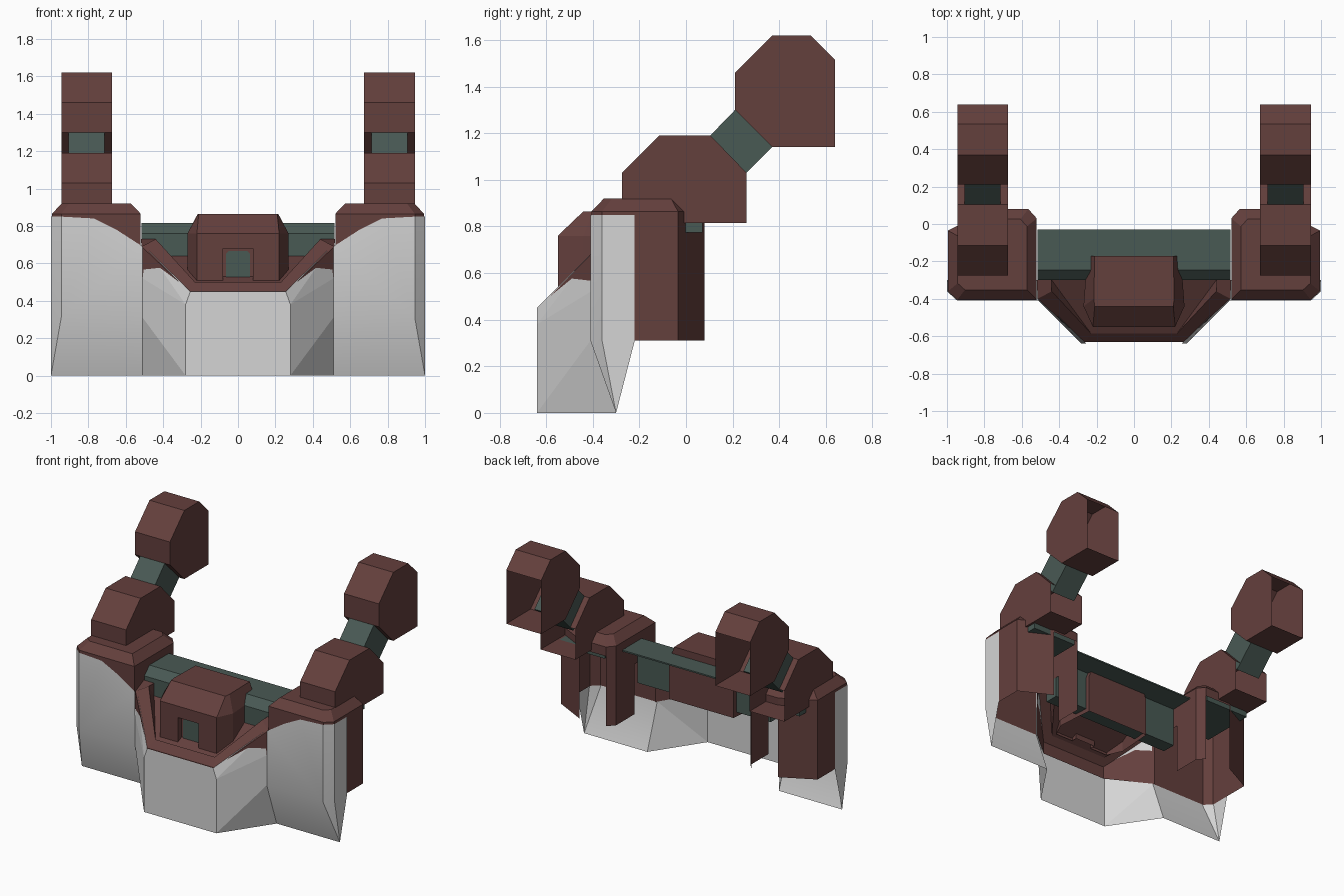
import bpy, bmesh, math

if "Cube" in bpy.data.objects:
    bpy.data.objects.remove(bpy.data.objects["Cube"])


def material(name, rgb):
    m = bpy.data.materials.new(name)
    m.diffuse_color = (*rgb, 1)
    m.use_nodes = True
    m.node_tree.nodes["Principled BSDF"].inputs["Base Color"].default_value = m.diffuse_color
    return m


BROWN = material("dark_red_brown", (0.127, 0.050, 0.046))
TEAL = material("grey_teal", (0.066, 0.100, 0.088))
WHITE = material("pale_grey", (0.66, 0.66, 0.66))


def build(name, polys, mat, mirror=False, smooth=None):
    """Make an object from a list of polygons; each polygon is a list of points."""
    bm = bmesh.new()
    for poly in polys:
        bm.faces.new([bm.verts.new(p) for p in poly])
    bmesh.ops.remove_doubles(bm, verts=bm.verts, dist=0.0005)
    bmesh.ops.recalc_face_normals(bm, faces=bm.faces)
    me = bpy.data.meshes.new(name)
    bm.to_mesh(me)
    bm.free()
    me.materials.append(mat)
    ob = bpy.data.objects.new(name, me)
    bpy.context.collection.objects.link(ob)
    if smooth:
        me.polygons.foreach_set("use_smooth", [True] * len(me.polygons))
        me.set_sharp_from_angle(angle=math.radians(smooth))
    if mirror:
        ob.modifiers.new("Mirror", 'MIRROR')
    return ob


def side_prism(profile, x0, x1, skip=()):
    """Extrude a (y, z) profile along x, leaving out the listed edge faces."""
    n = len(profile)
    polys = [[(x, y, z) for y, z in profile] for x in (x0, x1)]
    for i in range(n):
        if i not in skip:
            a, b = profile[i], profile[(i + 1) % n]
            polys.append([(x0, *a), (x1, *a), (x1, *b), (x0, *b)])
    return polys


def box(x0, x1, y0, y1, z0, z1):
    return side_prism([(y0, z0), (y1, z0), (y1, z1), (y0, z1)], x0, x1)


def flip(p):
    return (-p[0], p[1], p[2])


# Side pods: walls hang from a bevelled top, open below and partly behind
plan = [(.52, -.405), (.945, -.405), (.995, -.36), (.995, -.035),
        (.77, .08), (.565, .08), (.52, .03), (.52, -.17)]
bottoms = [.31, .31, .31, .31, .80, .31, .31, .66]
inner = [(.757 + (x - .757) * .78, -.165 + (y + .165) * .78) for x, y in plan]
pod = [[(x, y, .92) for x, y in inner]]
for i, low in enumerate(bottoms):
    j = (i + 1) % len(plan)
    a, b, c, d = plan[i], plan[j], inner[j], inner[i]
    pod.append([(*a, low), (*b, low), (*b, .865), (*a, .865)])
    pod.append([(*a, .865), (*b, .865), (*c, .92), (*d, .92)])
build("side_pod", pod, BROWN, mirror=True)
build("pod_inner_deck", box(.58, .93, -.33, .07, .775, .815), TEAL, mirror=True)

# Side shields: front plate, corner chamfer and side wing tapering to the ground
FY, SX = -.41, 1.0
G, P = (.51, -.30, 0), (SX, -.30, 0)
f0, f1 = (.51, FY, .31), (.945, FY, .31)
c1, s1 = (SX, -.36, .31), (SX, -.22, .31)
shield = [
    [f0, f1, (.945, FY, .85), (.77, FY, .84), (.65, FY, .78), (.51, FY, .69)],
    [f1, c1, (SX, -.36, .85), (.945, FY, .85)],
    [c1, s1, (SX, -.22, .85), (SX, -.36, .85)],
    [G, P, f1, f0], [f1, P, c1], [c1, P, s1],
]
build("side_shield", shield, WHITE, mirror=True, smooth=25)

# Centre shield: flat nose with faceted flanks
A, B, C = (.28, -.64, 0), (.28, -.64, .38), (.255, -.64, .45)
D, E, F = (.49, FY, .68), (.51, FY, .52), (.51, FY, .31)
flank = [[A, G, F], [A, F, B], [B, F, E], [B, E, D], [B, D, C]]
nose = [[A, B, C, flip(C), flip(B), flip(A)]]
build("centre_shield", flank + [[flip(p) for p in t] for t in flank] + nose, WHITE)

# Centre hull: wall behind the shield, sloped rim and recessed deck
r0, r1 = (.262, -.632, .45), (.515, -.40, .69)
q0, q1 = (.23, -.585, .50), (.44, -.36, .73)
w0, w1 = (.262, -.632, .36), (.515, -.40, .31)
k0, k1 = (.23, -.585, .49), (.44, -.30, .64)
half = [[w0, w1, r1, r0], [r0, r1, q1, q0], [q0, q1, k1, k0],
        [r1, (.52, -.30, .73), (.44, -.30, .73), q1],
        [q1, (.44, -.30, .73), k1]]
middle = [[p, q, flip(q), flip(p)] for p, q in ((w0, r0), (r0, q0), (q0, k0), (k0, k1))]
build("centre_hull", half + [[flip(p) for p in t] for t in half] + middle, BROWN)

# Cabin: faceted block with a sloped roof edge and a doorway cut in the front
low = [(.22, -.55), (.27, -.44), (.25, -.17)]
low = low + [(-x, y) for x, y in reversed(low)]
top = [(.21, -.44), (.215, -.40), (.21, -.17)]
top = top + [(-x, y) for x, y in reversed(top)]
cabin = [[(x, y, .865) for x, y in top]]
for i in range(6):
    j = (i + 1) % 6
    a, b, c, d = low[i], low[j], top[j], top[i]
    cabin.append([(*a, .76), (*b, .76), (*c, .865), (*d, .865)])
    if i != 5:
        cabin.append([(*a, .49), (*b, .49), (*b, .76), (*a, .76)])
dw, dh, fy, by = .08, .68, -.55, -.51
door = [(-dw, .49), (-dw, dh), (dw, dh), (dw, .49)]
cabin.append([(x, fy, z) for x, z in [(-.22, .49), (-.22, .76), (.22, .76), (.22, .49)] + door[::-1]])
for a, b in zip(door, door[1:]):
    cabin.append([(a[0], fy, a[1]), (b[0], fy, b[1]), (b[0], by, b[1]), (a[0], by, a[1])])
cabin.append([(x, by, z) for x, z in door])
build("cabin", cabin, BROWN)
win = [(-.065, .50), (-.065, .65), (-.05, .665), (.05, .665), (.065, .65), (.065, .50)]
build("cabin_window", [[(x, by - .005, z) for x, z in win]], TEAL)

# Cross beam: deep front box under a thin overhanging top
beam = [(-.30, .52), (-.30, .76), (-.245, .815), (-.03, .815), (-.03, .805),
        (-.20, .80), (-.20, .52)]
build("cross_beam", side_prism(beam, -.515, .515), TEAL)

# Arms: two eight-sided housings, open at the back, joined by a slanted link
lower = [(-.275, .90), (-.275, 1.03), (-.115, 1.19), (.105, 1.19),
         (.26, 1.03), (.26, .815), (-.06, .815)]
upper = [(.21, 1.30), (.21, 1.46), (.37, 1.62), (.535, 1.62),
         (.64, 1.515), (.64, 1.14), (.37, 1.14)]
link = [(.07, 1.155), (.225, 1.315), (.385, 1.155), (.225, .995)]
build("lower_arm_housing", side_prism(lower, .675, .945, skip=(4,)), BROWN, mirror=True)
build("upper_arm_housing", side_prism(upper, .675, .945, skip=(4,)), BROWN, mirror=True)
build("arm_link", side_prism(link, .715, .905), TEAL, mirror=True)
